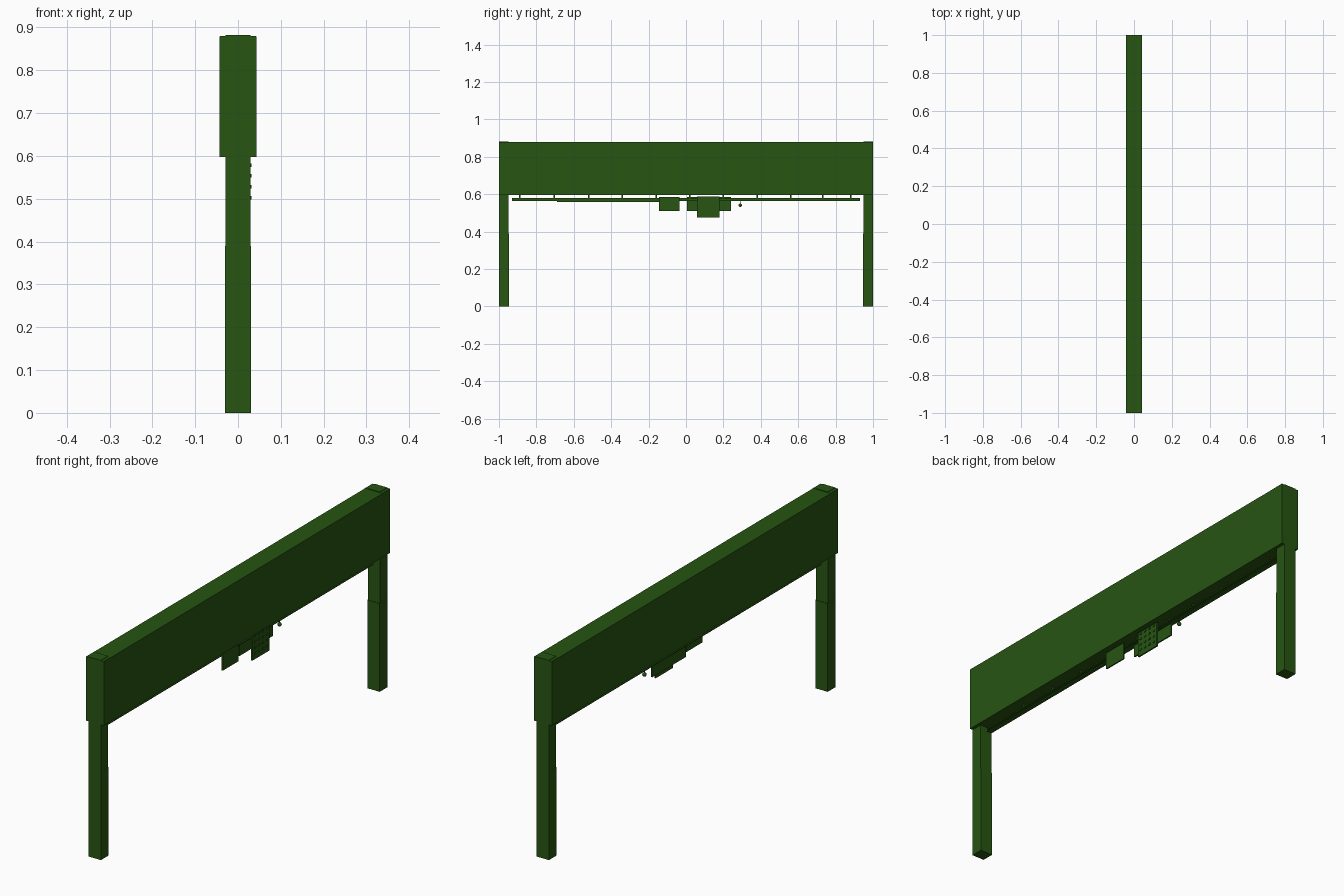
import bpy, bmesh

if "Cube" in bpy.data.objects:
    bpy.data.objects.remove(bpy.data.objects["Cube"])

mat = bpy.data.materials.new("dark_green")
mat.diffuse_color = (0.02, 0.09, 0.006, 1)
mat.use_nodes = True
mat.node_tree.nodes["Principled BSDF"].inputs["Base Color"].default_value = mat.diffuse_color


def finish(name, bm):
    me = bpy.data.meshes.new(name)
    bm.to_mesh(me)
    bm.free()
    me.materials.append(mat)
    ob = bpy.data.objects.new(name, me)
    bpy.context.collection.objects.link(ob)
    return ob


def add_box(bm, x0, x1, y0, y1, z0, z1):
    vs = bmesh.ops.create_cube(bm, size=1)["verts"]
    for v in vs:
        v.co = (x0 + (v.co.x + .5) * (x1 - x0),
                y0 + (v.co.y + .5) * (y1 - y0),
                z0 + (v.co.z + .5) * (z1 - z0))


def boxes(name, *dims):
    bm = bmesh.new()
    for d in dims:
        add_box(bm, *d)
    return finish(name, bm)


# Large header box between the posts
boxes("header_beam", (-.043, .043, -.998, .998, .597, .879))

for side, label in ((-1, "left"), (1, "right")):
    def span(a, b):
        return sorted((side * a, side * b))
    # Post in two stacked sections, the upper one a hair slimmer
    boxes(label + "_post", (-.03, .03, *span(.946, 1), 0, .39),
          (-.0295, .0295, *span(.948, 1), .39, .882))
    # End cap around the beam
    boxes(label + "_end_cap", (-.0425, .0425, *span(.948, 1), .597, .88))

# Hanging rail: two flanges and a web, plus a thin secondary strip
boxes("hanging_rail", (-.012, .012, -.93, .93, .575, .58),
      (-.004, .004, -.93, .93, .568, .575),
      (-.012, .012, -.93, .93, .564, .568))
boxes("lower_strip", (-.006, .006, -.69, -.14, .559, .564))

# Hangers from beam to rail
boxes("rail_hangers", *[(-.004, .004, y - .004, y + .004, .578, .599)
                        for y in (-.89, -.705, -.52, -.34, -.16, .02, .2, .38, .56, .73, .88)])

# Sign panels
boxes("small_panel", (.022, .028, -.145, -.035, .51, .585))
boxes("rear_panel", (-.003, .003, .005, .24, .51, .585))
boxes("centre_panel", (.022, .029, .06, .18, .476, .588))
boxes("panel_brackets", *[(0, .024, y - .006, y + .006, .566, .578) for y in (-.12, -.06, .085, .155)])

# Raised studs on the centre panel
boxes("panel_studs", *[(.028, .032, y - .005, y + .005, z - .004, z + .004)
                       for y in (.078, .106, .134, .162) for z in (.502, .528, .554, .578)])

# Small pendant
boxes("pendant_cord", (-.002, .002, .288, .292, .545, .57))
bm = bmesh.new()
bmesh.ops.create_uvsphere(bm, u_segments=12, v_segments=8, radius=.009)
bmesh.ops.translate(bm, verts=bm.verts, vec=(0, .29, .541))
bulb = finish("pendant_bulb", bm)
for p in bulb.data.polygons:
    p.use_smooth = True
